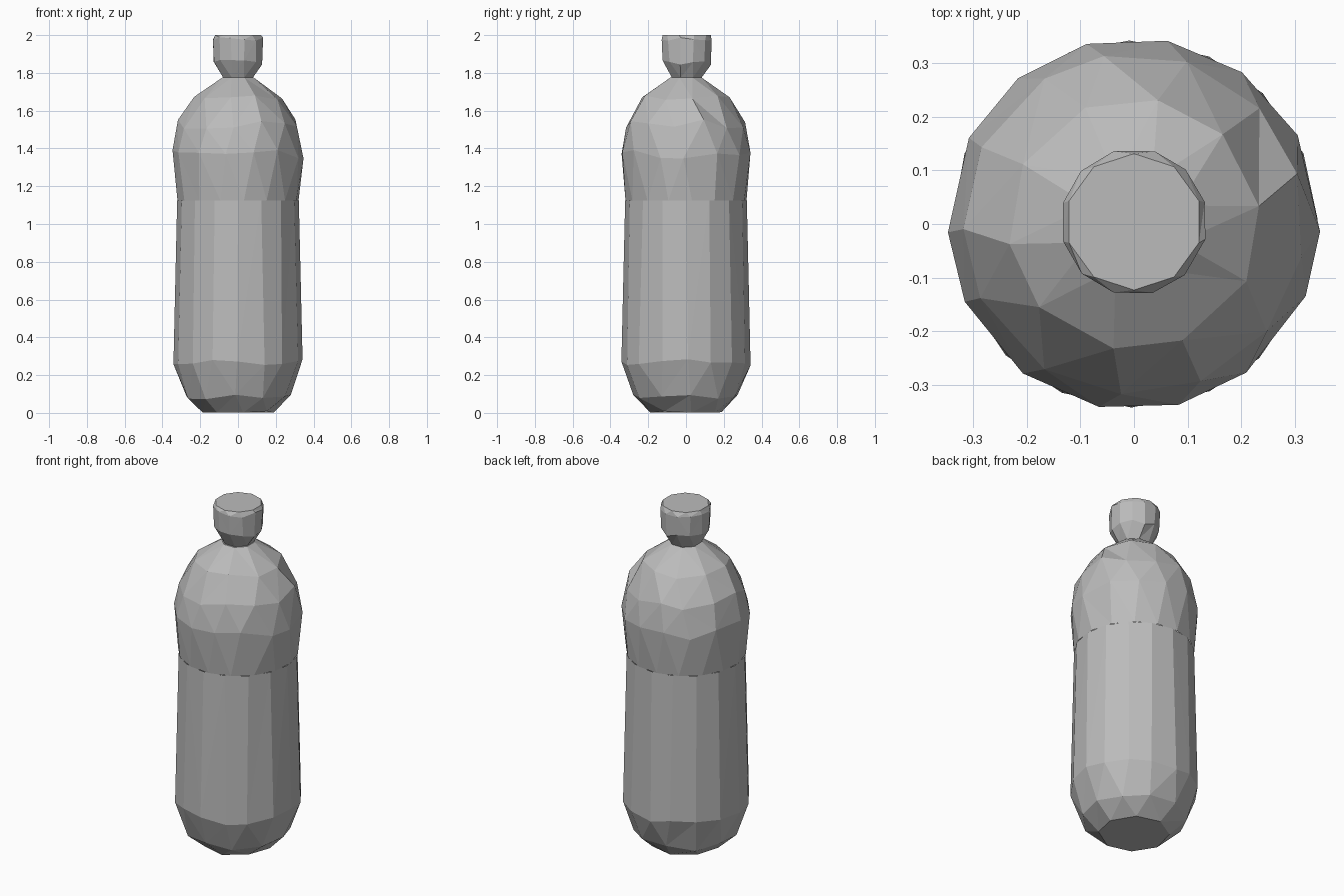
import bpy
import bmesh
import math
import random

random.seed(4)
if "Cube" in bpy.data.objects:
    bpy.data.objects.remove(bpy.data.objects["Cube"])

grey = bpy.data.materials.new("plain grey")
grey.use_nodes = True
GREY = (0.5, 0.5, 0.5, 1)
grey.diffuse_color = GREY
grey.node_tree.nodes["Principled BSDF"].inputs["Base Color"].default_value = GREY


def add_ring(bm, radius, z, sides, turn, wobble):
    """Ring of verts, with turn measured in steps and slightly uneven spacing."""
    ring = []
    for i in range(sides):
        a = (i + turn + random.uniform(-wobble, wobble) * 5) * math.tau / sides
        dz = random.uniform(-wobble, wobble)
        vert = bm.verts.new((radius * math.cos(a), radius * math.sin(a), z + dz))
        ring.append((a, vert))
    return ring


def stitch(bm, low, high):
    """Zip two rings of any side counts together with triangles."""
    def angle(ring, k):
        return ring[k % len(ring)][0] + math.tau * (k // len(ring))

    def vert(ring, k):
        return ring[k % len(ring)][1]

    i = j = 0
    while i < len(low) or j < len(high):
        step_low = j == len(high) or (
            i < len(low) and angle(low, i + 1) <= angle(high, j + 1))
        a, b = vert(low, i), vert(high, j)
        if step_low:
            i += 1
            bm.faces.new((a, vert(low, i), b))
        else:
            j += 1
            bm.faces.new((a, vert(high, j), b))


def faceted_part(name, rings, close_bottom=False, close_top=False):
    """Turned part; each ring is radius, height, sides, turn, wobble."""
    bm = bmesh.new()
    loops = [add_ring(bm, *r) for r in rings]
    for low, high in zip(loops, loops[1:]):
        stitch(bm, low, high)
    if close_bottom:
        bm.faces.new([v for _, v in reversed(loops[0])])
    if close_top:
        bm.faces.new([v for _, v in loops[-1]])
    bmesh.ops.recalc_face_normals(bm, faces=bm.faces)
    mesh = bpy.data.meshes.new(name)
    bm.to_mesh(mesh)
    bm.free()
    mesh.materials.append(grey)
    obj = bpy.data.objects.new(name, mesh)
    bpy.context.collection.objects.link(obj)
    return obj


# Lower body: rounded base, then long straight panels
faceted_part("lower_body", [
    (0.19, 0.005, 8, 0.2, 0.005),
    (0.28, 0.085, 11, 0.1, 0.015),
    (0.342, 0.27, 16, 0, 0.02),
    (0.322, 1.125, 16, 0, 0),
], close_bottom=True)

# Domed shoulder: staggered triangular facets
faceted_part("shoulder", [
    (0.322, 1.125, 16, 0.25, 0),
    (0.347, 1.37, 14, 0, 0.025),
    (0.318, 1.53, 13, 0.5, 0.025),
    (0.235, 1.67, 10, 0.2, 0.015),
    (0.09, 1.775, 8, 0.5, 0),
], close_top=True)

# Cap with a tapered collar under it
cap = faceted_part("cap", [
    (0.085, 1.775, 8, 0.5, 0),
    (0.132, 1.855, 12, 0.5, 0.015),
    (0.137, 1.98, 12, 0.5, 0.01),
    (0.127, 2.0, 10, 0.5, 0),
], close_bottom=True, close_top=True)
cap.location.y = 0.004
